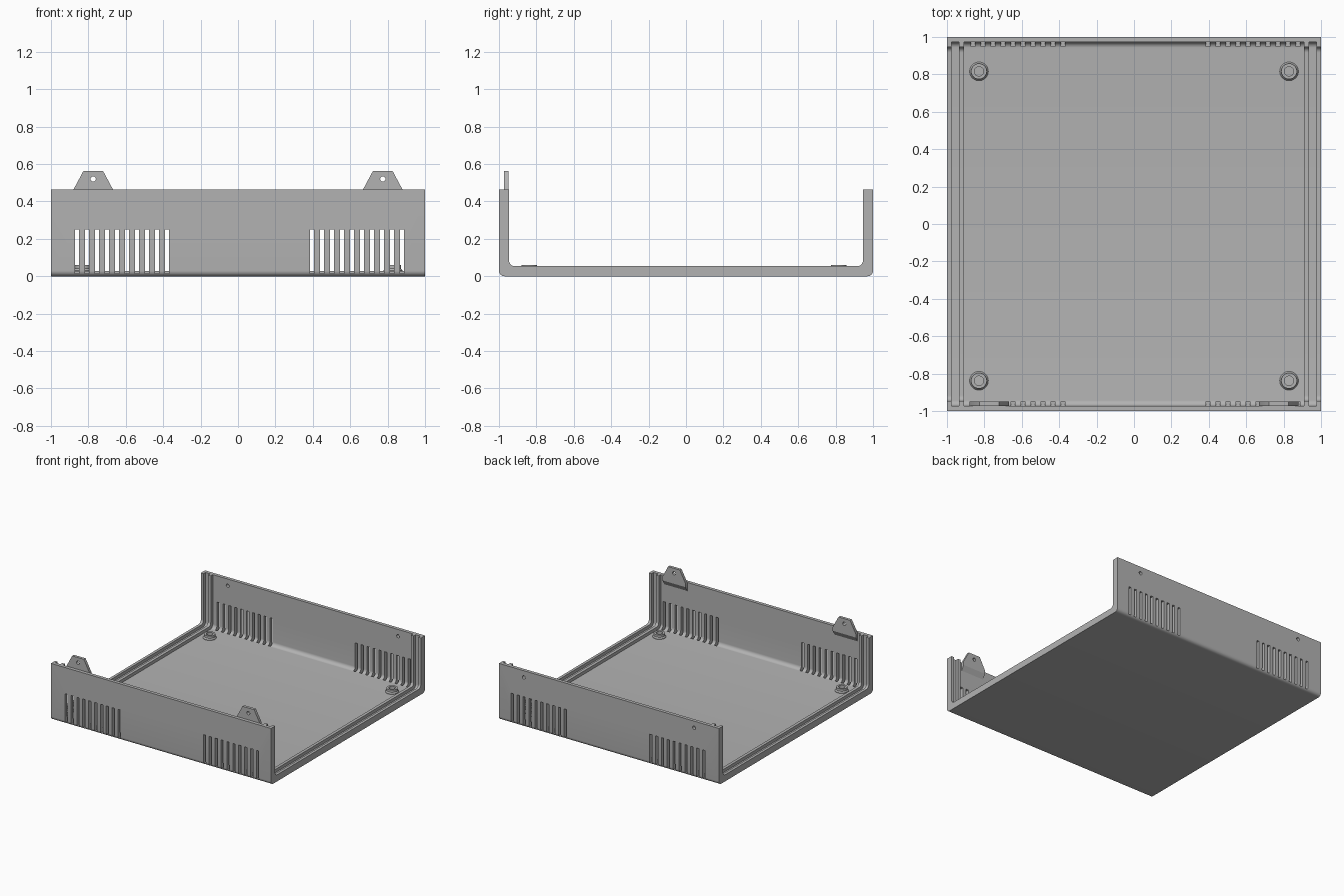
import bpy, bmesh
from math import cos, sin, pi
from mathutils import Matrix, Vector

cube = bpy.data.objects.get("Cube")
if cube:
    bpy.data.objects.remove(cube, do_unlink=True)

TOP = 0.465      # wall height
SKIN = 0.028     # floor and wall thickness
RIB = 0.054      # thickness including the end ribs
HOLE_X = 0.774   # screw hole distance from the middle

grey = bpy.data.materials.new("plain_grey")
grey.use_nodes = True
grey.diffuse_color = (0.45, 0.45, 0.45, 1)
grey.node_tree.nodes["Principled BSDF"].inputs["Base Color"].default_value = grey.diffuse_color


def make_object(name, bm, smooth=True):
    bmesh.ops.recalc_face_normals(bm, faces=bm.faces)
    mesh = bpy.data.meshes.new(name)
    bm.to_mesh(mesh)
    bm.free()
    mesh.materials.append(grey)
    obj = bpy.data.objects.new(name, mesh)
    bpy.context.collection.objects.link(obj)
    if smooth:
        shade(obj)
    return obj


def shade(obj):
    bpy.ops.object.select_all(action="DESELECT")
    obj.select_set(True)
    bpy.context.view_layer.objects.active = obj
    bpy.ops.object.shade_smooth_by_angle(angle=0.5)


def u_path(inset, radius=0.03, steps=8):
    """Half of a rounded U in the yz plane, then its mirror."""
    cy, cz = 1 - inset - radius, inset + radius
    half = [(1 - inset, TOP)]
    for i in range(steps + 1):
        a = pi / 2 * i / steps
        half.append((cy + radius * cos(a), cz - radius * sin(a)))
    return half + [(-y, z) for y, z in reversed(half)]


def u_strip(name, x0, x1, outer, inner):
    """Solid U channel between two insets, running from x0 to x1."""
    bm = bmesh.new()
    a, b = u_path(outer), u_path(inner)
    rings = []
    for oy_oz, iy_iz in zip(a, b):
        loop = [(x0, *oy_oz), (x1, *oy_oz), (x1, *iy_iz), (x0, *iy_iz)]
        rings.append([bm.verts.new(p) for p in loop])
    for r, s in zip(rings, rings[1:]):
        for k in range(4):
            n = (k + 1) % 4
            bm.faces.new((r[k], r[n], s[n], s[k]))
    bm.faces.new(rings[0])
    bm.faces.new(rings[-1])
    return make_object(name, bm)


def add_box(bm, low, high):
    lo, hi = Vector(low), Vector(high)
    m = Matrix.Translation((lo + hi) / 2) @ Matrix.Diagonal((*(hi - lo), 1))
    bmesh.ops.create_cube(bm, size=1, matrix=m)


def add_drill(bm, x, y, z, radius=0.014):
    m = Matrix.Translation((x, y, z)) @ Matrix.Rotation(pi / 2, 4, "X")
    bmesh.ops.create_cone(bm, cap_ends=True, segments=20, radius1=radius,
                          radius2=radius, depth=0.2, matrix=m)


def cut(obj, bm):
    cutter = make_object("cutter", bm, smooth=False)
    cutter.hide_render = True
    mod = obj.modifiers.new("cut", "BOOLEAN")
    mod.operation, mod.solver, mod.object = "DIFFERENCE", "EXACT", cutter
    bpy.context.view_layer.objects.active = obj
    while obj.modifiers[0] != mod:
        bpy.ops.object.modifier_move_up(modifier=mod.name)
    bpy.ops.object.modifier_apply(modifier=mod.name)
    bpy.data.objects.remove(cutter, do_unlink=True)
    shade(obj)


# Tray with vent slots in both walls and screw holes in the back wall
tray = u_strip("tray", -1, 1, 0, SKIN)
bm = bmesh.new()
for first in (-0.861, 0.396):
    for i in range(10):
        x = first + i * 0.0535
        for side in (-1, 1):
            y0, y1 = sorted((side * 0.948, side * 1.05))
            add_box(bm, (x - 0.011, y0, 0.014), (x + 0.011, y1, 0.25))
for x in (-HOLE_X, HOLE_X):
    add_drill(bm, x, 1, 0.41)
cut(tray, bm)

# Paired ribs at each open end, with a panel groove between them
for side, word in ((-1, "right"), (1, "left")):
    for part, near, far in (("outer", 0.977, 1), ("inner", 0.91, 0.935)):
        x0, x1 = sorted((side * near, side * far))
        u_strip(f"{word}_{part}_rib", x0, x1, SKIN, RIB)

# Screw tabs on the inside of the front wall, wedged underneath
for side, word in ((-1, "right"), (1, "left")):
    bm = bmesh.new()
    loops = []
    for y, bottom in ((-1 + SKIN, 0.395), (-0.949, 0.435)):
        half = [(0.105, bottom), (0.105, TOP), (0.053, 0.562)]
        outline = half + [(-x, z) for x, z in reversed(half)]
        loops.append([bm.verts.new((side * HOLE_X + x, y, z)) for x, z in outline])
    bm.faces.new(loops[0])
    bm.faces.new(loops[1])
    for k in range(6):
        n = (k + 1) % 6
        bm.faces.new((loops[0][k], loops[0][n], loops[1][n], loops[1][k]))
    tab = make_object(f"{word}_tab", bm, smooth=False)
    bm = bmesh.new()
    add_drill(bm, side * HOLE_X, -0.96, 0.52)
    cut(tab, bm)


# Hollow standoffs on the floor
def standoff(name, x, y, sides=32):
    profile = [(0.05, SKIN - 0.005), (0.05, SKIN + 0.004), (0.042, 0.042),
               (0.042, 0.061), (0.025, 0.061), (0.025, SKIN - 0.005)]
    bm = bmesh.new()
    rings = [[bm.verts.new((x + r * cos(2 * pi * k / sides),
                            y + r * sin(2 * pi * k / sides), z))
              for k in range(sides)] for r, z in profile]
    for r, s in zip(rings, rings[1:] + rings[:1]):
        for k in range(sides):
            n = (k + 1) % sides
            bm.faces.new((r[k], r[n], s[n], s[k]))
    make_object(name, bm)


for x, word in ((-0.829, "right"), (0.829, "left")):
    for y, end in ((-0.838, "front"), (0.816, "back")):
        standoff(f"{end}_{word}_standoff", x, y)
